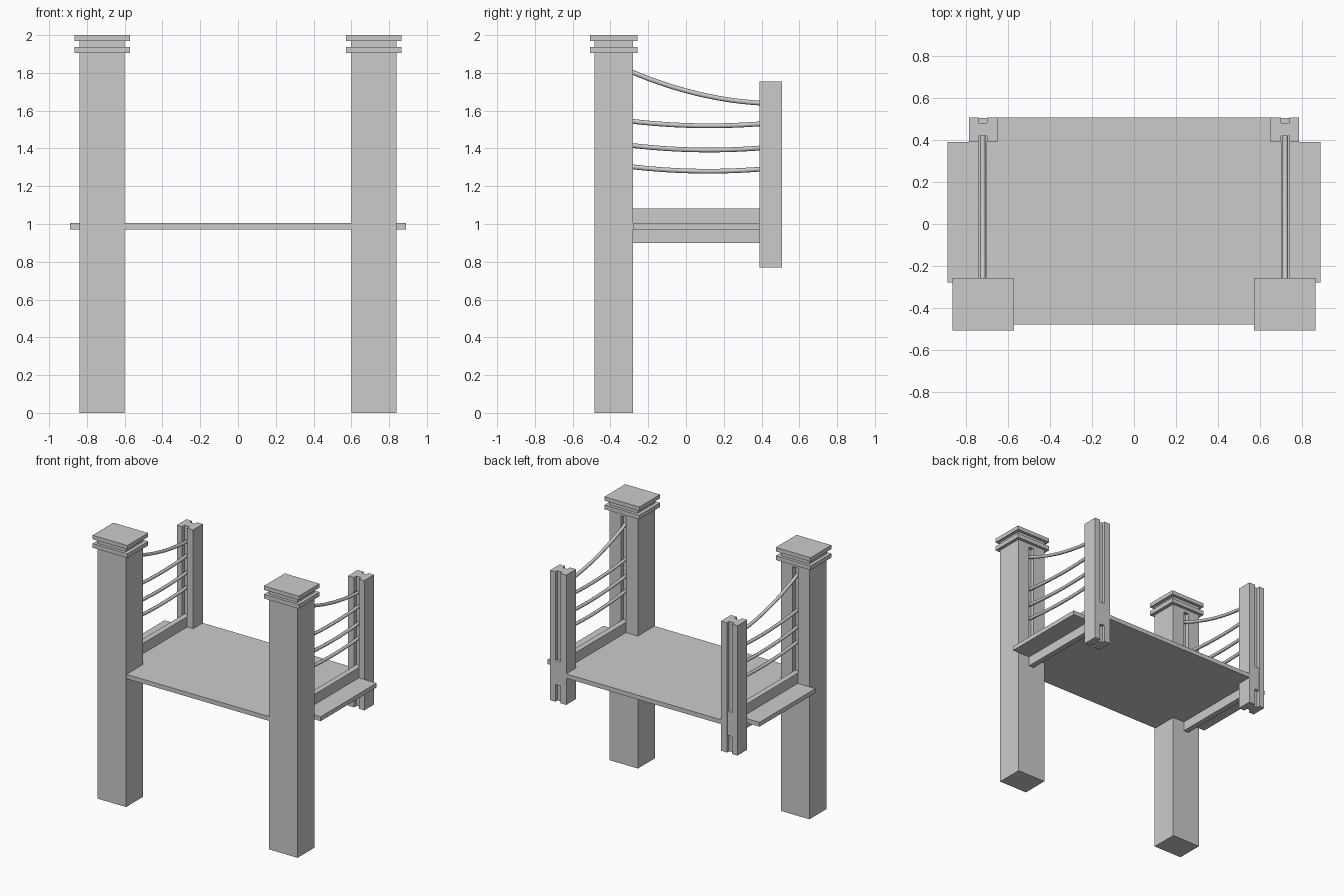
import bpy, bmesh

if "Cube" in bpy.data.objects:
    bpy.data.objects.remove(bpy.data.objects["Cube"])


def prism(name, outline, z0, z1, mirror=True):
    """Extrude an xy outline from z0 to z1, optionally mirrored across x = 0."""
    bm = bmesh.new()
    face = bm.faces.new([bm.verts.new((x, y, z0)) for x, y in outline])
    top = bmesh.ops.extrude_face_region(bm, geom=[face])["geom"]
    for v in top:
        if isinstance(v, bmesh.types.BMVert):
            v.co.z = z1
    bmesh.ops.recalc_face_normals(bm, faces=bm.faces)
    mesh = bpy.data.meshes.new(name)
    bm.to_mesh(mesh)
    bm.free()
    ob = bpy.data.objects.new(name, mesh)
    bpy.context.collection.objects.link(ob)
    if mirror:
        ob.modifiers.new("mirror", 'MIRROR').use_mirror_merge = False
    return ob


def box(name, x0, x1, y0, y1, z0, z1, mirror=True):
    return prism(name, [(x0, y0), (x1, y0), (x1, y1), (x0, y1)], z0, z1, mirror)


G0, G1 = 0.70, 0.742      # groove sides in x
Y0, Y1 = -0.28, 0.39      # span between tower and back post

# Tall front towers with a rope groove in the back face
tower = box("front_tower", 0.60, 0.84, -0.485, Y0, 0, 1.905, False)
cutter = box("groove_cutter", G0, G1, Y0 - 0.03, Y0 + 0.1, 0.9, 1.88, False)
cutter.hide_render = True
cutter.hide_viewport = False
cut = tower.modifiers.new("groove", 'BOOLEAN')
cut.operation = 'DIFFERENCE'
cut.solver = 'EXACT'
cut.object = cutter
tower.modifiers.new("mirror", 'MIRROR').use_mirror_merge = False

# Stepped tower caps
box("cap_lower", 0.573, 0.865, -0.507, -0.258, 1.905, 1.937)
box("cap_neck", 0.60, 0.84, -0.485, Y0, 1.937, 1.97)
box("cap_upper", 0.573, 0.865, -0.507, -0.258, 1.97, 2.0)

# Back posts, grooved front and back along the full height
prism("back_post", [(0.65, Y1), (G0, Y1), (G0, 0.42), (G1, 0.42), (G1, Y1),
                    (0.787, Y1), (0.787, 0.507), (G1, 0.507), (G1, 0.482),
                    (G0, 0.482), (G0, 0.507), (0.65, 0.507)], 0.77, 1.755)

# Deck with side wings, notched around towers and posts
half = [(0.60, -0.48), (0.60, Y0), (0.89, Y0), (0.89, Y1), (0.65, Y1), (0.65, 0.507)]
prism("deck", half + [(-x, y) for x, y in reversed(half)], 0.972, 1.005, False)

# Side beams running through the post grooves
box("side_beam", G0, G1, Y0 - 0.03, 0.505, 0.90, 1.083)

# Sagging ropes: height at tower, height at post, sag
ropes = [(1.802, 1.64, 0.03), (1.543, 1.53, 0.016),
         (1.415, 1.402, 0.016), (1.302, 1.29, 0.016)]
for side, s in (("right", 1), ("left", -1)):
    for n, (za, zb, sag) in enumerate(ropes):
        cu = bpy.data.curves.new(f"rope_{side}_{n + 1}", 'CURVE')
        cu.dimensions = '3D'
        cu.bevel_depth = 0.0125
        cu.bevel_resolution = 2
        cu.use_fill_caps = True
        sp = cu.splines.new('POLY')
        sp.points.add(12)
        for i, p in enumerate(sp.points):
            y = -0.31 + 0.73 * i / 12
            t = (y - Y0) / (Y1 - Y0)
            p.co = (s * (G0 + G1) / 2, y, za + (zb - za) * t - sag * 4 * t * (1 - t), 1)
        ob = bpy.data.objects.new(cu.name, cu)
        bpy.context.collection.objects.link(ob)
